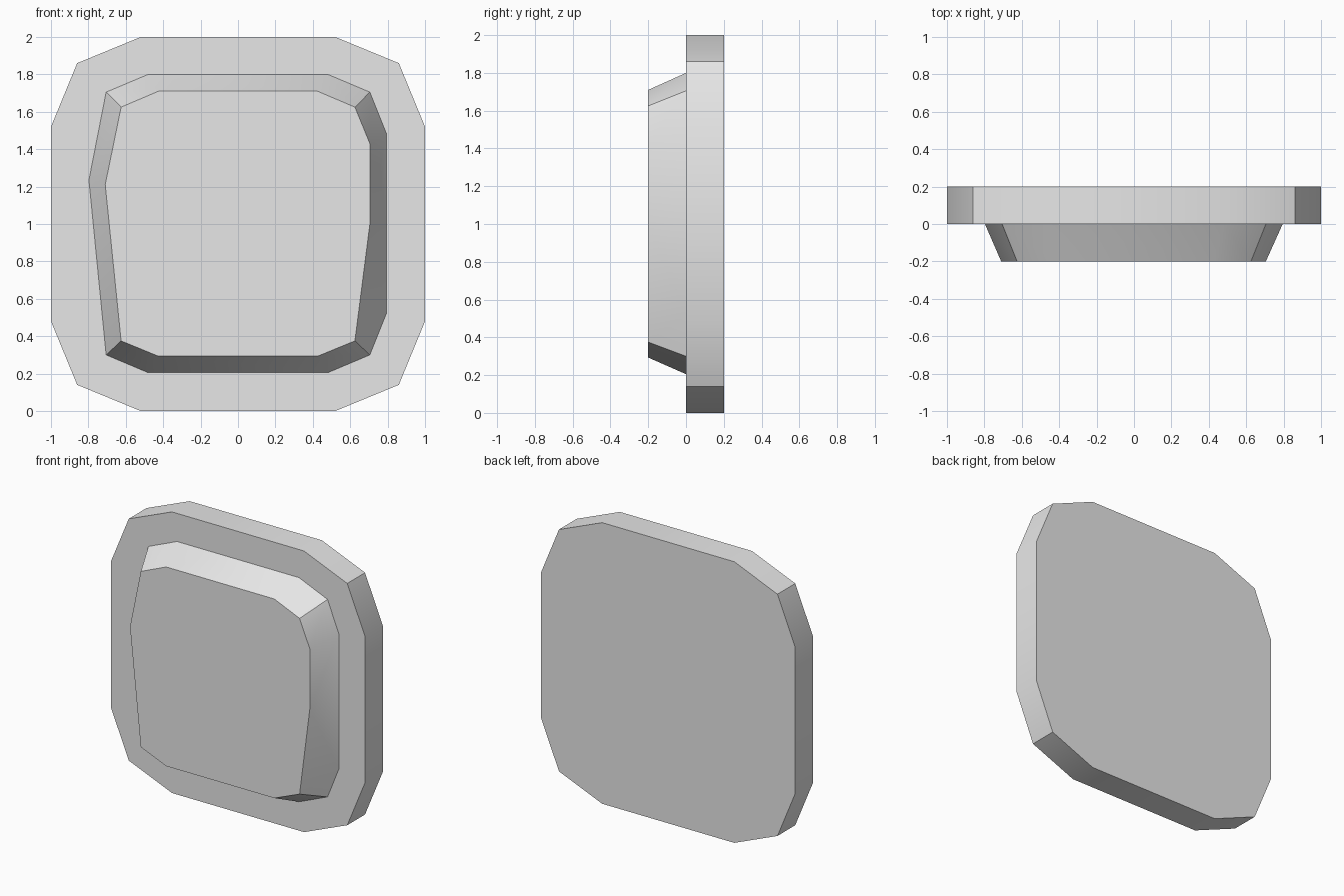
import bpy
import bmesh
from math import radians

cube = bpy.data.objects.get("Cube")
if cube:
    bpy.data.objects.remove(cube, do_unlink=True)

# Single plain grey
grey = bpy.data.materials.new("light_grey")
grey.use_nodes = True
colour = (0.8, 0.8, 0.8, 1)
grey.diffuse_color = colour
grey.node_tree.nodes["Principled BSDF"].inputs["Base Color"].default_value = colour


def loft(name, back, front, y_back, y_front, close_back):
    """Join two matching (x, z) outlines into a slab with a flat front."""
    bm = bmesh.new()
    a = [bm.verts.new((x, y_back, z)) for x, z in back]
    b = [bm.verts.new((x, y_front, z)) for x, z in front]
    n = len(a)
    for i in range(n):
        j = (i + 1) % n
        bm.faces.new((a[i], a[j], b[j], b[i]))
    bm.faces.new(b)
    if close_back:
        bm.faces.new(a)
    bmesh.ops.recalc_face_normals(bm, faces=bm.faces)
    mesh = bpy.data.meshes.new(name)
    bm.to_mesh(mesh)
    bm.free()
    mesh.materials.append(grey)
    mesh.shade_smooth()
    mesh.set_sharp_from_angle(angle=radians(30))
    obj = bpy.data.objects.new(name, mesh)
    bpy.context.collection.objects.link(obj)
    return obj


# Back plate: one chamfered corner mirrored to all four
corner = [(0.52, 1), (0.86, 0.86), (1, 0.52)]
half = corner + [(x, -z) for x, z in reversed(corner)]
outline = [(x, z + 1) for x, z in half + [(-x, z) for x, z in reversed(half)]]
loft("back_plate", outline, outline, 0.2, 0, True)

# Raised panel: uneven sides, clockwise from the upper left
base = [(-0.48, 1.8), (0.48, 1.8), (0.705, 1.705), (0.795, 1.48),
        (0.795, 0.525), (0.705, 0.3), (0.48, 0.205), (-0.48, 0.205),
        (-0.705, 0.3), (-0.797, 1.235), (-0.705, 1.705)]
top = [(-0.425, 1.71), (0.425, 1.71), (0.625, 1.625), (0.705, 1.43),
       (0.705, 1), (0.625, 0.375), (0.425, 0.293), (-0.425, 0.293),
       (-0.625, 0.375), (-0.71, 1.21), (-0.625, 1.625)]
loft("raised_panel", base, top, 0, -0.2, False)
